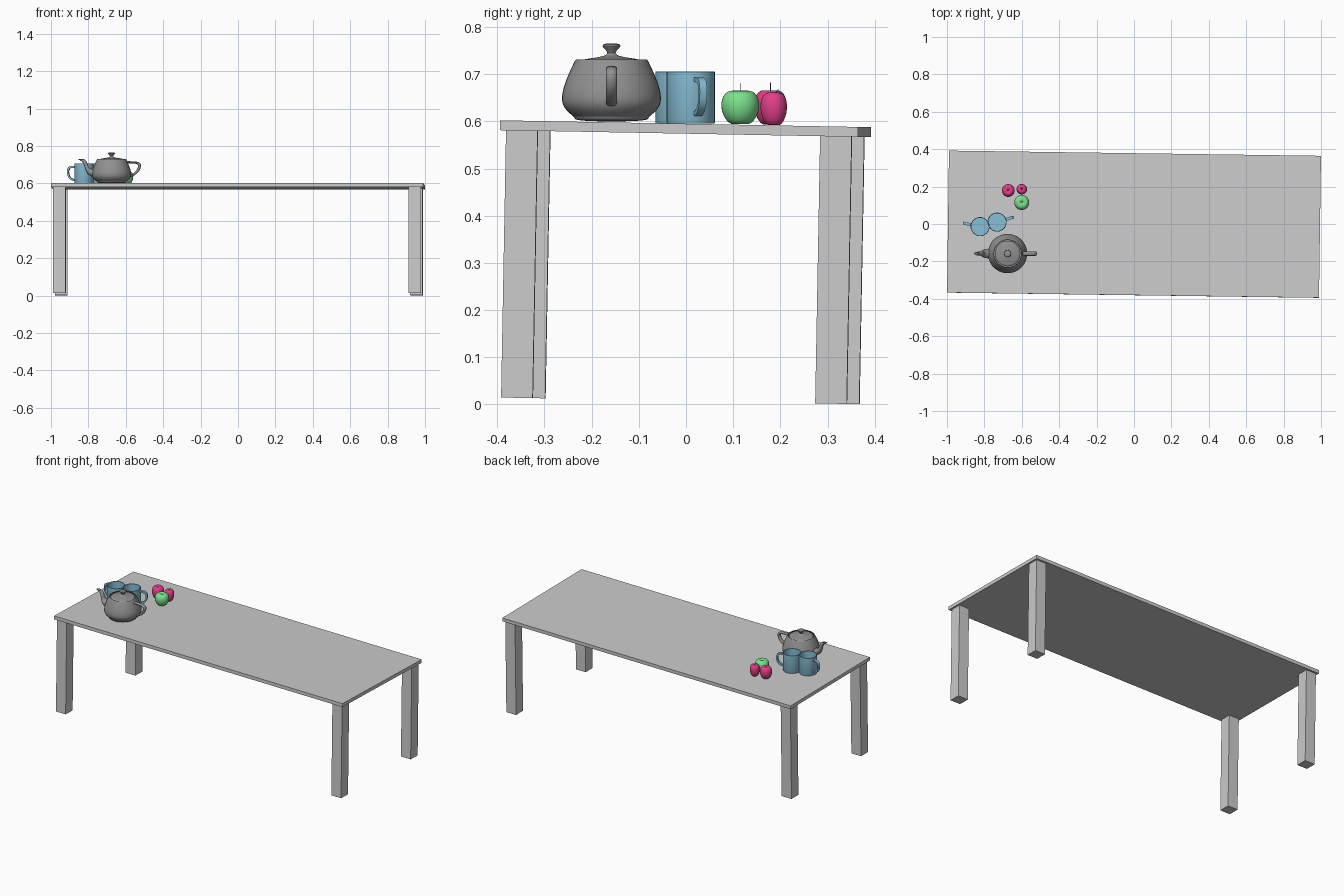
import bpy, bmesh, math
from mathutils import Vector, Matrix

if "Cube" in bpy.data.objects:
    bpy.data.objects.remove(bpy.data.objects["Cube"])

COLORS = {"charcoal": (0.28, 0.28, 0.28, 1), "blue": (0.25, 0.52, 0.68, 1),
          "green": (0.2, 0.75, 0.27, 1), "red": (0.75, 0.05, 0.25, 1),
          "stem": (0.12, 0.09, 0.07, 1)}
mats = {}
for key, col in COLORS.items():
    mats[key] = bpy.data.materials.new(key)
    mats[key].diffuse_color = col


def loft(name, rings, color=None, matrix=Matrix(), angle=40, caps=False):
    """Skin a list of closed rings into one mesh object."""
    bm = bmesh.new()
    vs = [[bm.verts.new(p) for p in ring] for ring in rings]
    n = len(rings[0])
    for a, b in zip(vs, vs[1:]):
        for i in range(n):
            bm.faces.new((a[i], a[(i + 1) % n], b[(i + 1) % n], b[i]))
    if caps:
        bm.faces.new(vs[0])
        bm.faces.new(vs[-1])
    bmesh.ops.remove_doubles(bm, verts=bm.verts, dist=1e-5)
    bmesh.ops.recalc_face_normals(bm, faces=bm.faces)
    mesh = bpy.data.meshes.new(name)
    bm.to_mesh(mesh)
    bm.free()
    ob = bpy.data.objects.new(name, mesh)
    bpy.context.collection.objects.link(ob)
    ob.matrix_world = matrix
    if color:
        mesh.materials.append(mats[color])
    bpy.ops.object.select_all(action='DESELECT')
    ob.select_set(True)
    bpy.context.view_layer.objects.active = ob
    bpy.ops.object.shade_smooth_by_angle(angle=math.radians(angle))
    return ob


def lathe(name, profile, color, matrix, sides=40):
    rings = [[(r * math.cos(2 * math.pi * k / sides), r * math.sin(2 * math.pi * k / sides), z)
              for k in range(sides)] for r, z in profile]
    return loft(name, rings, color, matrix)


def bez(pts, t):
    w = ((1 - t) ** 3, 3 * t * (1 - t) ** 2, 3 * t * t * (1 - t), t ** 3)
    return sum((Vector(p) * k for p, k in zip(pts, w)), Vector((0,) * len(pts[0])))


def spline(pts, steps=8):
    """Sample a chain of cubic curves sharing end points."""
    out = [Vector(pts[0])]
    for i in range(0, len(pts) - 1, 3):
        out += [bez(pts[i:i + 4], s / steps) for s in range(1, steps + 1)]
    return out


def tube(name, side_a, side_b, color, matrix):
    """Rounded tube between two (x, z, width) edge curves."""
    rings = []
    for a, b in zip(spline(side_a), spline(side_b)):
        ring = []
        for s in range(16):
            t = s / 8 if s < 8 else (16 - s) / 8
            f = t * t * (3 - 2 * t)
            y = 3 * t * (1 - t) * a[2] * (1 if s < 8 else -1)
            ring.append((a[0] + (b[0] - a[0]) * f, y, a[1] + (b[1] - a[1]) * f))
        rings.append(ring)
    loft(name, rings, color, matrix)


def box(name, center, size, matrix):
    c, h = Vector(center), Vector(size) / 2
    rings = [[c + Vector((h.x * sx, h.y * sy, h.z * sz))
              for sx, sy in ((-1, -1), (1, -1), (1, 1), (-1, 1))] for sz in (-1, 1)]
    loft(name, rings, None, matrix, caps=True)


# Table, slightly turned and tilted
table = (Matrix.Translation((0, -0.001, 0.595)) @ Matrix.Rotation(-0.0185, 4, 'X')
         @ Matrix.Rotation(-0.014, 4, 'Z'))
box("table_top", (0, 0, -0.0105), (1.989, 0.759, 0.021), table)
for sx, side in ((-1, "left"), (1, "right")):
    for sy, end in ((-1, "front"), (1, "back")):
        box(f"{end}_{side}_leg", (sx * 0.95, sy * 0.333, -0.304), (0.067, 0.067, 0.567), table)

# Teapot, spout towards -x
pot = (Matrix.Translation((-0.676, -0.158, 0.6)) @ Matrix.Rotation(math.pi, 4, 'Z')
       @ Matrix.Scale(0.0525, 4))
lathe("teapot_body", spline([(1.4, 2.4), (1.3375, 2.53), (1.4375, 2.53), (1.5, 2.4),
                             (1.75, 1.875), (2, 1.35), (2, 0.9), (2, 0.45), (1.5, 0.225),
                             (1.5, 0.15), (1.5, 0.075), (1.425, 0), (0, 0)]), "charcoal", pot)
lathe("teapot_lid", spline([(0, 3.15), (0.8, 3.15), (0, 2.85), (0.2, 2.7),
                            (0.4, 2.55), (1.3, 2.55), (1.3, 2.4)]), "charcoal", pot)
tube("teapot_spout",
     [(1.7, 0.6, 0.66), (3.1, 0.825, 0.66), (2.4, 2.025, 0.25), (3.3, 2.4, 0.25),
      (3.525, 2.494, 0.25), (3.45, 2.5125, 0.15), (3.2, 2.4, 0.15)],
     [(1.7, 1.425, 0), (2.6, 1.425, 0), (2.3, 2.1, 0), (2.7, 2.4, 0),
      (2.8, 2.475, 0), (2.9, 2.475, 0), (2.8, 2.4, 0)], "charcoal", pot)
tube("teapot_handle",
     [(-1.5, 2.25, 0.3), (-2.5, 2.25, 0.3), (-3, 2.25, 0.3), (-3, 1.8, 0.3),
      (-3, 1.35, 0.3), (-2.65, 0.9375, 0.3), (-1.9, 0.6, 0.3)],
     [(-1.6, 2.025, 0), (-2.3, 2.025, 0), (-2.7, 2.025, 0), (-2.7, 1.8, 0),
      (-2.7, 1.575, 0), (-2.5, 1.125, 0), (-2, 0.9, 0)], "charcoal", pot)

# Mugs with strap handles
for i, (x, y, turn) in enumerate(((-0.823, -0.014, 168), (-0.732, 0.01, 17)), 1):
    m = Matrix.Translation((x, y, 0.596)) @ Matrix.Rotation(math.radians(turn), 4, 'Z')
    lathe(f"mug_{i}_cup", [(0, 0), (0.05, 0), (0.051, 0.002), (0.051, 0.109), (0.05, 0.11),
                           (0.048, 0.11), (0.047, 0.109), (0.047, 0.006), (0, 0.006)], "blue", m)
    outer = spline([(0.048, 0.097), (0.085, 0.099), (0.092, 0.09), (0.092, 0.065),
                    (0.092, 0.035), (0.075, 0.018), (0.048, 0.015)])
    inner = spline([(0.048, 0.087), (0.076, 0.089), (0.083, 0.083), (0.083, 0.065),
                    (0.083, 0.042), (0.07, 0.028), (0.048, 0.025)])
    loft(f"mug_{i}_handle", [[(o.x, -0.008, o.y), (o.x, 0.008, o.y), (n.x, 0.008, n.y),
                              (n.x, -0.008, n.y)] for o, n in zip(outer, inner)], "blue", m, caps=True)

# Apples: unit profile scaled by radius and height, with a thin stem
apple = spline([(0, 0.86), (0.12, 0.88), (0.18, 1), (0.42, 1), (0.8, 1), (1, 0.8), (1, 0.57),
                (1, 0.3), (0.7, 0), (0.35, 0), (0.2, 0), (0.15, 0.08), (0, 0.09)])
for name, col, x, y, z, r, h, lean in (("green_apple", "green", -0.6, 0.115, 0.594, 0.04, 0.071, 0),
                                       ("red_apple_1", "red", -0.672, 0.179, 0.593, 0.034, 0.073, 0),
                                       ("red_apple_2", "red", -0.6, 0.186, 0.592, 0.028, 0.069, 0.01)):
    m = Matrix.Translation((x, y, z))
    lathe(name, [(p.x * r, p.y * h) for p in apple], col, m, 32)
    loft(name + "_stem", [[(0.0012 * math.cos(k * math.pi / 3), 0.0012 * math.sin(k * math.pi / 3) + lean * s * s,
                            h * 0.85 + (0.027 - lean) * s) for k in range(6)]
                          for s in (0, 0.5, 1)], "stem", m, caps=True)

for m in bpy.data.materials:
    if m.users and not m.is_grease_pencil:
        m.use_nodes = True
        m.node_tree.nodes["Principled BSDF"].inputs["Base Color"].default_value = m.diffuse_color
